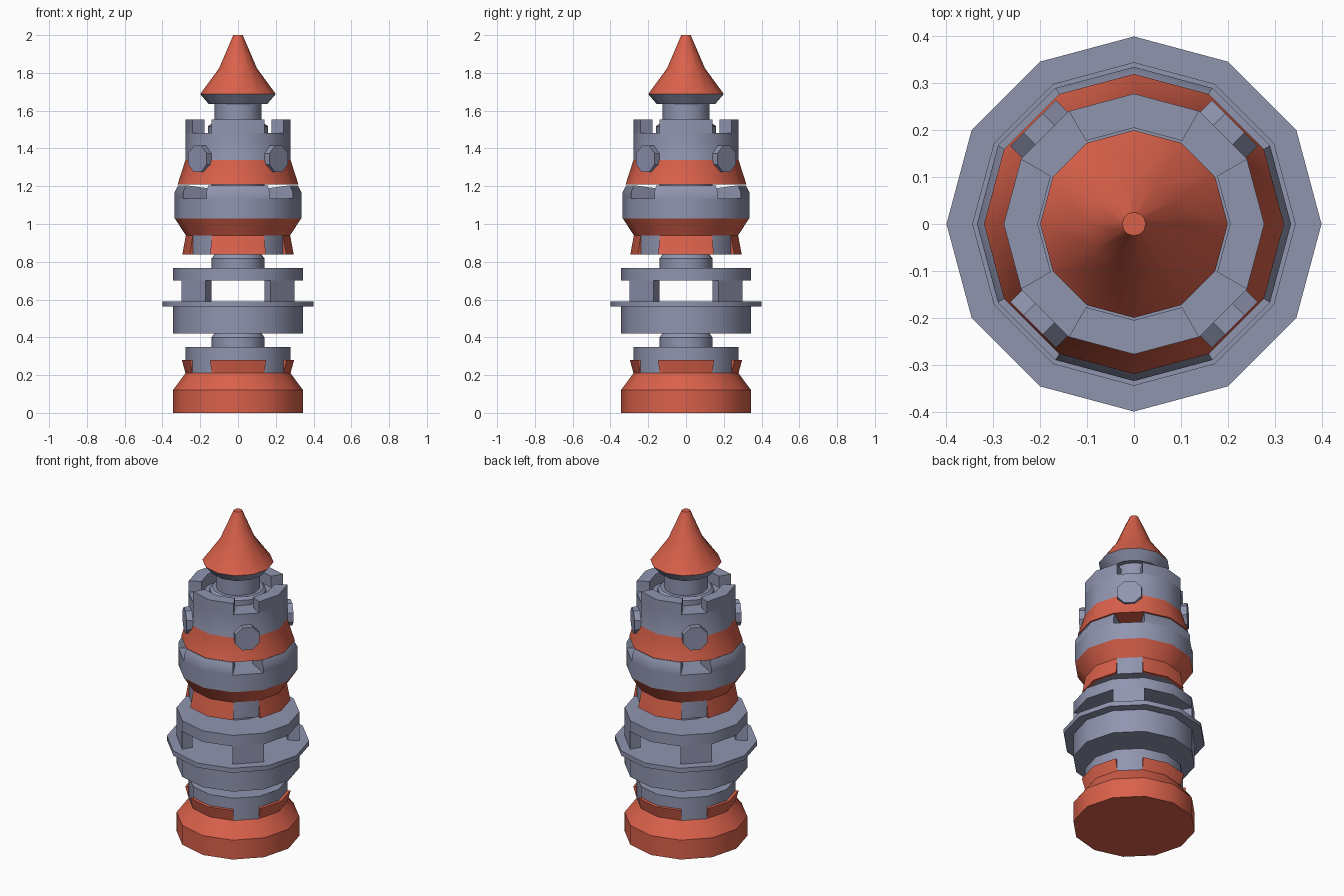
import bpy, bmesh, math
from mathutils import Matrix

if "Cube" in bpy.data.objects:
    bpy.data.objects.remove(bpy.data.objects["Cube"])

SIDES = 12
STEP = 2 * math.pi / SIDES


def material(name, rgb):
    m = bpy.data.materials.new(name)
    m.diffuse_color = (*rgb, 1)
    m.use_nodes = True
    m.node_tree.nodes["Principled BSDF"].inputs["Base Color"].default_value = m.diffuse_color
    return m


RED = material("brick red", (0.70, 0.12, 0.07))
GREY = material("slate grey", (0.28, 0.30, 0.43))


def finish(name, bm, mats):
    bmesh.ops.recalc_face_normals(bm, faces=bm.faces)
    me = bpy.data.meshes.new(name)
    bm.to_mesh(me)
    bm.free()
    ob = bpy.data.objects.new(name, me)
    bpy.context.collection.objects.link(ob)
    for m in mats:
        me.materials.append(m)
    bpy.ops.object.select_all(action='DESELECT')
    ob.select_set(True)
    bpy.context.view_layer.objects.active = ob
    bpy.ops.object.shade_smooth_by_angle(angle=math.radians(32))
    return ob


def ring(bm, r, z, ids):
    return [bm.verts.new((r * math.cos(i * STEP), r * math.sin(i * STEP), z)) for i in ids]


def lathe(name, profile, mat=GREY, red_rows=()):
    """Capped twelve-sided turning; rows listed in red_rows become red."""
    bm = bmesh.new()
    rows = [ring(bm, r, z, range(SIDES)) for r, z in profile]
    for k, (a, b) in enumerate(zip(rows, rows[1:])):
        for i in range(SIDES):
            j = (i + 1) % SIDES
            f = bm.faces.new((a[i], a[j], b[j], b[i]))
            f.material_index = 1 if k in red_rows else 0
    bm.faces.new(rows[0]).material_index = 1 if 0 in red_rows else 0
    bm.faces.new(rows[-1]).material_index = 1 if len(rows) - 2 in red_rows else 0
    return finish(name, bm, (mat, RED))


def sectors(name, section, start, count, mat):
    """Four closed ring pieces, each sweeping a section over some of the sides."""
    bm = bmesh.new()
    for q in range(4):
        ids = range(start + 3 * q, start + 3 * q + count + 1)
        rows = [ring(bm, r, z, ids) for r, z in section]
        n = len(rows)
        for k in range(n):
            a, b = rows[k], rows[(k + 1) % n]
            for i in range(count):
                bm.faces.new((a[i], a[i + 1], b[i + 1], b[i]))
        bm.faces.new([row[0] for row in rows])
        bm.faces.new([row[-1] for row in rows])
    return finish(name, bm, (mat,))


# Foot: red plinth, grey collar with flared lips, connecting stub
lathe("plinth", [(.345, 0), (.345, .12), (.278, .21)], RED)
lathe("lower_collar", [(.278, .21), (.278, .348)])
sectors("lower_lips", [(.25, .21), (.278, .21), (.297, .28), (.25, .28)], -1, 2, RED)
lathe("lower_stub", [(.14, .348), (.14, .40), (.125, .42)])

# Open gallery: drum, flange, four corner piers, roof slab and stub
lathe("gallery_drum", [(.345, .42), (.345, .562)])
lathe("gallery_flange", [(.40, .562), (.40, .59)])
sectors("gallery_piers", [(.28, .59), (.345, .59), (.345, .70), (.28, .70)], 1, 1, GREY)
lathe("gallery_roof", [(.345, .70), (.345, .768)])
lathe("gallery_stub", [(.14, .768), (.14, .818), (.125, .838)])

# Middle storey: collar with lips, red flare, grey band and battlements
lathe("middle_storey", [(.276, .838), (.276, .94), (.335, 1.03), (.335, 1.135)], GREY, (1,))
sectors("middle_lips", [(.25, .838), (.295, .838), (.276, .94), (.25, .94)], -1, 2, RED)
sectors("middle_battlements",
        [(.19, 1.135), (.335, 1.135), (.335, 1.17), (.316, 1.205), (.19, 1.19)], -1, 2, GREY)
lathe("middle_stub", [(.14, 1.135), (.14, 1.21)])

# Upper tower: red skirt, grey wall, battlements
lathe("upper_tower", [(.32, 1.209), (.278, 1.34), (.278, 1.483)], GREY, (0,))
sectors("crown_battlements", [(.205, 1.483), (.278, 1.483), (.278, 1.552), (.205, 1.552)], -1, 2, GREY)

# Round bosses on the diagonals
bm = bmesh.new()
for q in range(4):
    a = math.pi / 4 + q * math.pi / 2
    mat = (Matrix.Rotation(a, 4, 'Z') @ Matrix.Translation((.277, 0, 1.345))
           @ Matrix.Rotation(math.pi / 2, 4, 'Y') @ Matrix.Rotation(math.pi / 8, 4, 'Z'))
    bmesh.ops.create_cone(bm, cap_ends=True, segments=8, radius1=.075, radius2=.075,
                          depth=.054, matrix=mat)
finish("wall_bosses", bm, (GREY,))

# Spire: pedestal, neck, eaves and red cone
lathe("spire_pedestal", [(.16, 1.483), (.16, 1.515), (.145, 1.53)])
lathe("spire_neck", [(.125, 1.53), (.125, 1.635)])
lathe("spire_roof", [(.155, 1.635), (.20, 1.688), (.10, 1.825), (.025, 2.0)], GREY, (1, 2))
